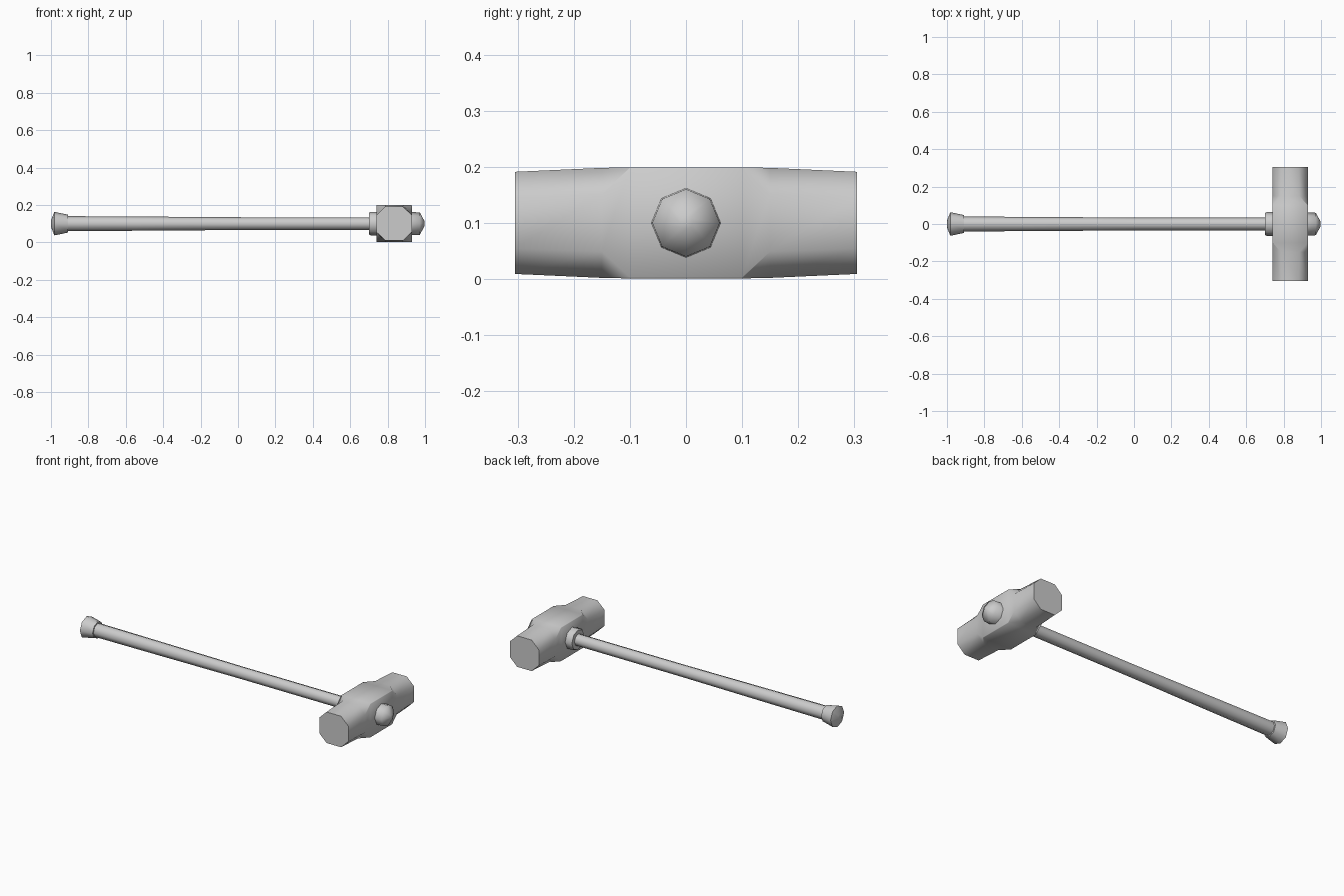
import bpy, bmesh, math

if "Cube" in bpy.data.objects:
    bpy.data.objects.remove(bpy.data.objects["Cube"])

AXIS_Z = 0.1
HEAD_X = 0.835


def loft(name, rings, angle=60):
    """Skin matching rings of points and cap both ends."""
    bm = bmesh.new()
    loops = [[bm.verts.new(p) for p in ring] for ring in rings]
    for a, b in zip(loops, loops[1:]):
        n = len(a)
        for i in range(n):
            j = (i + 1) % n
            bm.faces.new((a[i], a[j], b[j], b[i]))
    bm.faces.new(loops[0])
    bm.faces.new(loops[-1])
    bmesh.ops.recalc_face_normals(bm, faces=bm.faces)
    mesh = bpy.data.meshes.new(name)
    bm.to_mesh(mesh)
    bm.free()
    obj = bpy.data.objects.new(name, mesh)
    bpy.context.collection.objects.link(obj)
    bpy.context.view_layer.objects.active = obj
    obj.select_set(True)
    bpy.ops.object.shade_smooth_by_angle(angle=math.radians(angle))
    obj.select_set(False)
    return obj


def turned(name, profile):
    """Eight-sided part around the handle axis from (x, radius) pairs."""
    steps = [k * math.pi / 4 for k in range(8)]
    return loft(name, [[(x, r * math.cos(t), AXIS_Z + r * math.sin(t)) for t in steps]
                       for x, r in profile])


def head_ring(y, hx, hz, chamfer):
    """Rectangle with cut corners; chamfer is the fraction cut off each half side."""
    c = 1 - chamfer
    pts = [(1, -c), (1, c), (c, 1), (-c, 1), (-1, c), (-1, -c), (-c, -1), (c, -1)]
    return [(HEAD_X + u * hx, y, AXIS_Z + v * hz) for u, v in pts]


# Handle with slight waist, and flared grip end
turned("handle", [(-0.92, 0.040), (-0.55, 0.038), (0.03, 0.034), (0.72, 0.034)])
turned("handle_butt", [(-1.0, 0.018), (-0.982, 0.063), (-0.91, 0.048)])

# Collar behind the head and domed tip in front of it
turned("collar", [(0.70, 0.058), (0.71, 0.063), (0.76, 0.063)])
turned("handle_tip", [(0.90, 0.063), (0.972, 0.06), (0.998, 0.012)])

# Head: octagonal striking ends blending into a square centre
half = [(0.305, 0.094, 0.091, 0.5), (0.15, 0.094, 0.098, 0.48), (0.10, 0.095, 0.099, 0.02)]
sections = [(-y, a, b, c) for y, a, b, c in half] + half[::-1]
loft("hammer_head", [head_ring(*s) for s in sections])
